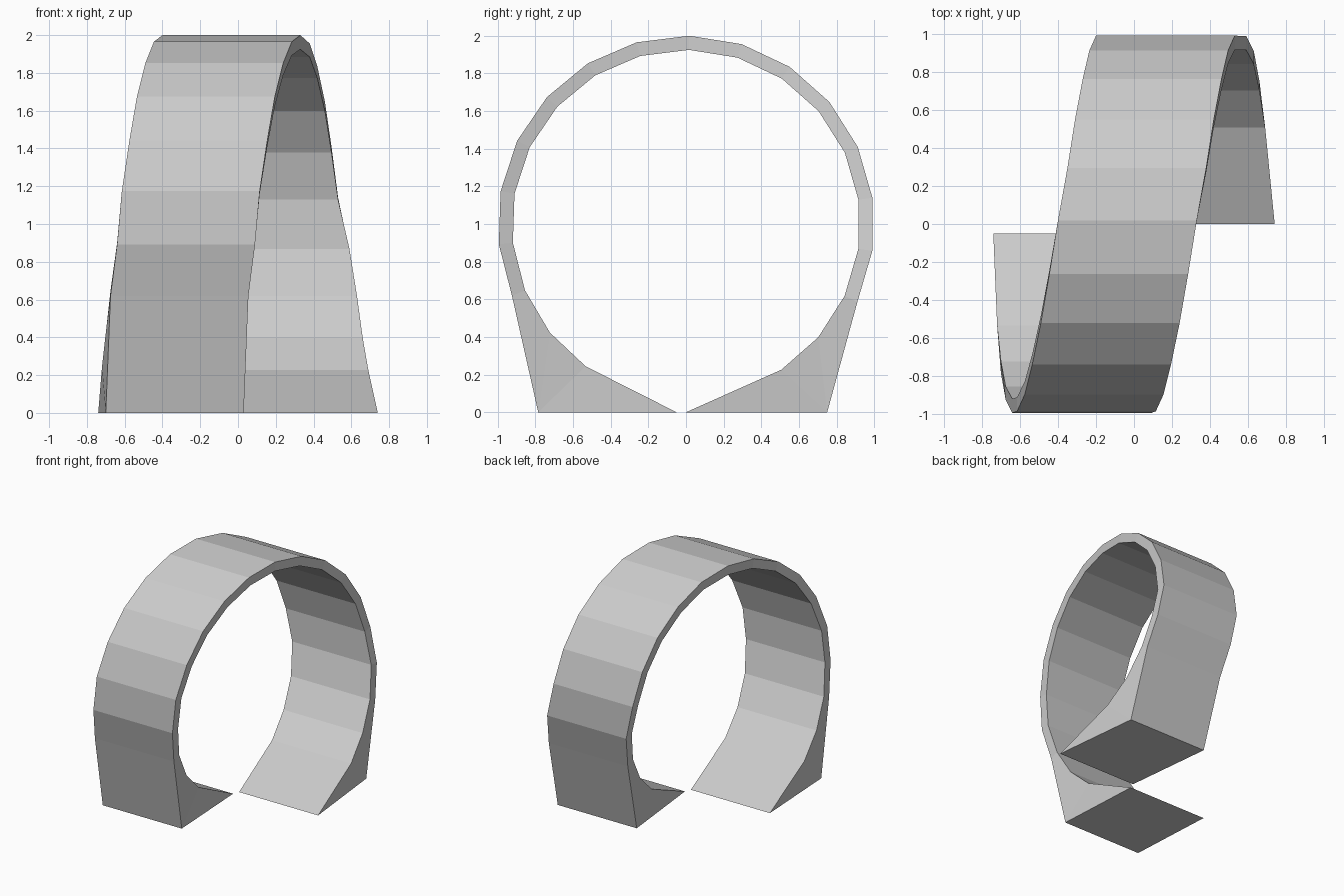
import bpy, bmesh
from math import sin, cos, radians

if "Cube" in bpy.data.objects:
    bpy.data.objects.remove(bpy.data.objects["Cube"])

WIDTH = 0.73
R_OUT, R_IN = 1.0, 0.925
N = 10  # stations run from -N (front foot tip) to +N (back foot tip)

# x of the band's right edge at each station: the ring twists sideways like a coil
EDGE = [-0.01, 0.01, 0.03, 0.055, 0.09, 0.115, 0.155, 0.195, 0.24, 0.285, 0.33,
        0.38, 0.42, 0.46, 0.495, 0.53, 0.59, 0.63, 0.66, 0.69, 0.74]


def ring_point(k, r):
    a = radians(1 + 16.2 * k)
    return r * sin(a), 1 + r * cos(a)


def add_pair(bm, x, yz):
    return [bm.verts.new((x - dx, *yz)) for dx in (WIDTH, 0)]


bm = bmesh.new()
inner, outer = {}, {}
for k in range(-N, N + 1):
    x = EDGE[k + N]
    # inner surface, ending in flat tips on the ground
    tip = {-N: (-0.05, 0), N: (0.0, 0)}
    inner[k] = add_pair(bm, x, tip.get(k, ring_point(k, R_IN)))
    # outer surface, ending in the heels of the feet
    if abs(k) <= 8:
        heel = {-8: (-0.785, 0), 8: (0.75, 0)}
        outer[k] = add_pair(bm, x, heel.get(k, ring_point(k, R_OUT)))

for k in range(-N, N):
    i0, i1 = inner[k], inner[k + 1]
    o0, o1 = [outer[max(-8, min(8, j))] for j in (k, k + 1)]
    bm.faces.new((i0[0], i0[1], i1[1], i1[0]))
    if o0 is not o1:
        bm.faces.new((o0[0], o1[0], o1[1], o0[1]))
    # side walls, fanning out to the heel at each foot
    for s in (0, 1):
        bm.faces.new(dict.fromkeys((i0[s], i1[s], o1[s], o0[s])))

# soles of the feet
for s in (-1, 1):
    t, h = inner[s * N], outer[s * 8]
    bm.faces.new((t[0], t[1], h[1], h[0]))

bmesh.ops.recalc_face_normals(bm, faces=bm.faces)
mesh = bpy.data.meshes.new("coiled_ring")
bm.to_mesh(mesh)
bm.free()
bpy.context.collection.objects.link(bpy.data.objects.new("coiled_ring", mesh))
